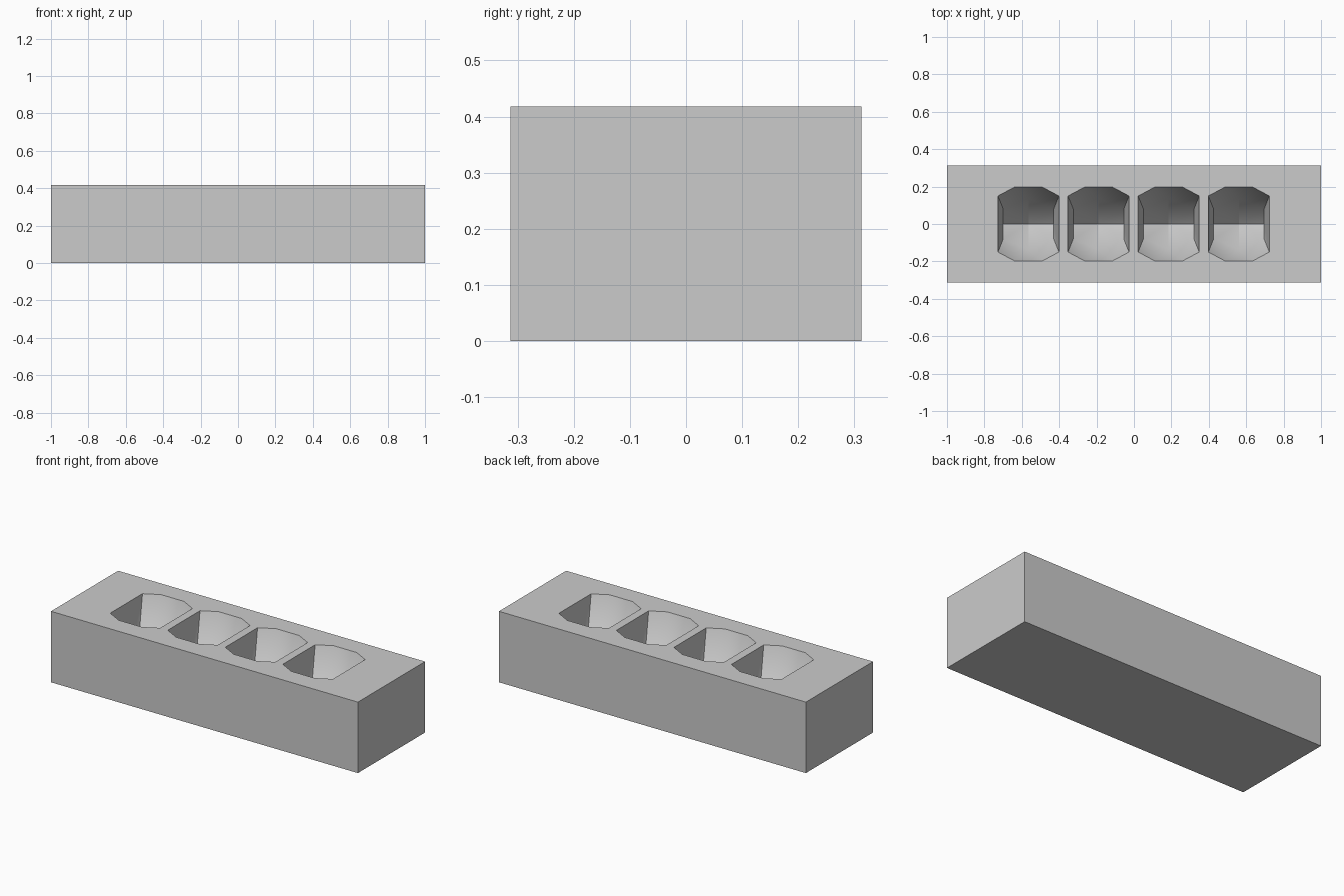
import bpy
import bmesh
import math

if "Cube" in bpy.data.objects:
    bpy.data.objects.remove(bpy.data.objects["Cube"], do_unlink=True)

LENGTH, DEPTH, HEIGHT = 2.0, 0.625, 0.418
PIT_COUNT, PIT_SPACING, PIT_SHIFT = 4, 0.375, -0.002
SHOULDER_Z, LOW_SIDE_Z, PIT_BOTTOM_Z = 0.215, 0.145, 0.085

grey = bpy.data.materials.new("plain grey")
grey.use_nodes = True
colour = (0.6, 0.6, 0.6, 1)
grey.diffuse_color = colour
grey.node_tree.nodes["Principled BSDF"].inputs["Base Color"].default_value = colour


def make_object(name, bm):
    bmesh.ops.recalc_face_normals(bm, faces=bm.faces)
    mesh = bpy.data.meshes.new(name)
    bm.to_mesh(mesh)
    bm.free()
    mesh.materials.append(grey)
    obj = bpy.data.objects.new(name, mesh)
    bpy.context.collection.objects.link(obj)
    return obj


def mirrored(x, y, z):
    """Unique copies of a point reflected across both upright planes."""
    return {(sx * x + 0.0, sy * y + 0.0, z) for sx in (-1, 1) for sy in (-1, 1)}


def pit_cutter(x):
    """Eight-sided mouth narrowing to a six-sided shoulder and a pyramid floor."""
    points = {(0.0, 0.0, PIT_BOTTOM_Z)}
    for z in (HEIGHT, HEIGHT + 0.05):
        points |= mirrored(0.075, 0.197, z) | mirrored(0.163, 0.15, z)
    points |= mirrored(0, 0.137, SHOULDER_Z) | mirrored(0.135, 0.08, SHOULDER_Z)
    points |= mirrored(0.135, 0, LOW_SIDE_Z)
    bm = bmesh.new()
    for px, py, pz in sorted(points):
        bm.verts.new((px + x, py, pz))
    bmesh.ops.convex_hull(bm, input=bm.verts)
    bmesh.ops.dissolve_limit(bm, angle_limit=math.radians(1), verts=bm.verts, edges=bm.edges)
    cutter = make_object("pit_cutter", bm)
    cutter.hide_render = True
    return cutter


# Solid rectangular block
bm = bmesh.new()
bmesh.ops.create_cube(bm, size=1)
bmesh.ops.scale(bm, vec=(LENGTH, DEPTH, HEIGHT), verts=bm.verts)
bmesh.ops.translate(bm, vec=(0, 0, HEIGHT / 2), verts=bm.verts)
block = make_object("block", bm)

# Row of faceted pits cut into the top
bpy.ops.object.select_all(action="DESELECT")
block.select_set(True)
bpy.context.view_layer.objects.active = block
for i in range(PIT_COUNT):
    cutter = pit_cutter((i - (PIT_COUNT - 1) / 2) * PIT_SPACING + PIT_SHIFT)
    cut = block.modifiers.new("pit", "BOOLEAN")
    cut.operation = "DIFFERENCE"
    cut.solver = "EXACT"
    cut.object = cutter
    bpy.ops.object.modifier_apply(modifier=cut.name)
    bpy.data.objects.remove(cutter, do_unlink=True)

bpy.ops.object.shade_smooth_by_angle(angle=math.radians(30))
